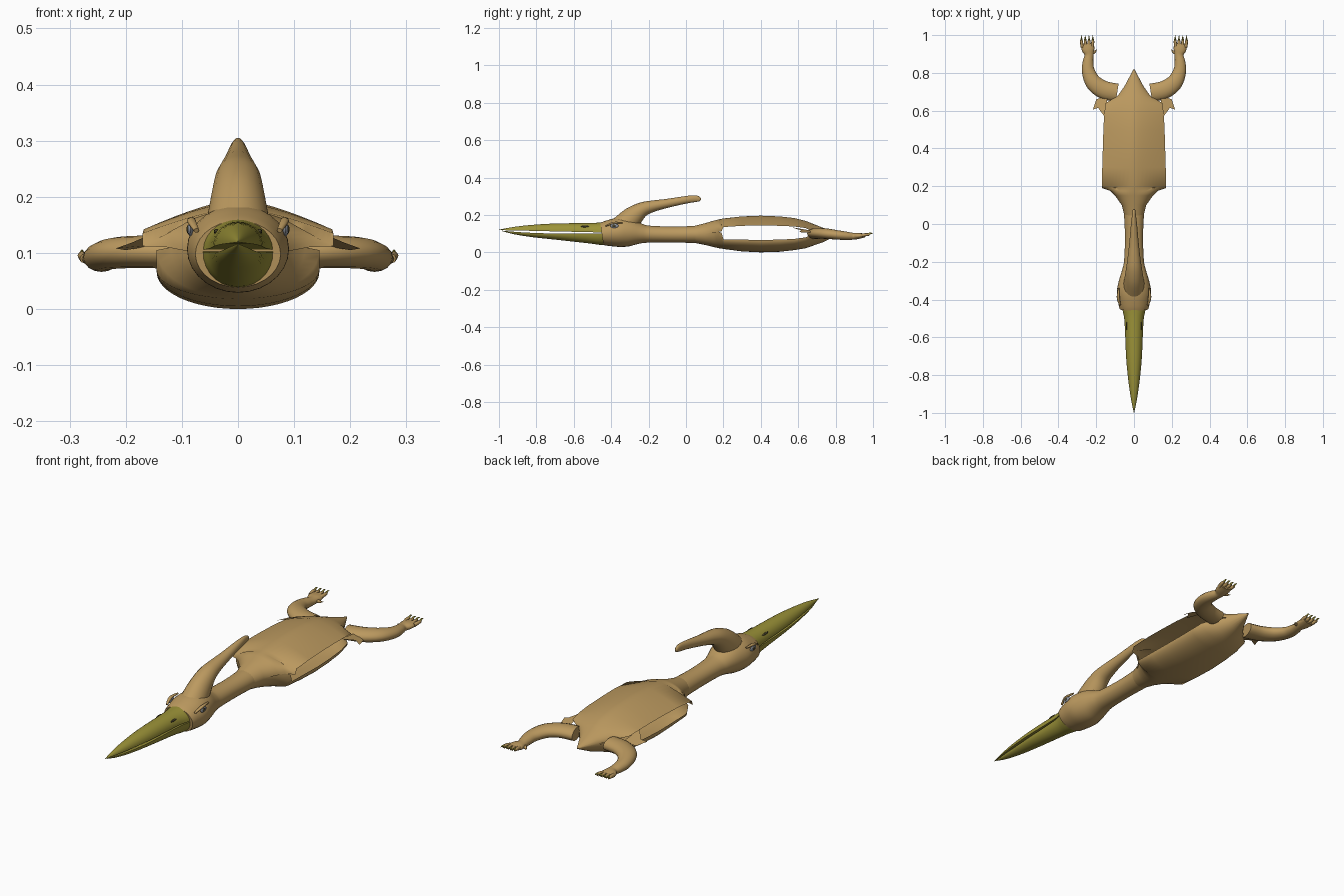
import bpy, bmesh, math
from mathutils import Vector


def material(name, rgb):
    m = bpy.data.materials.new(name)
    m.diffuse_color = (*rgb, 1)
    return m


TAN = material("tan_skin", (0.50, 0.32, 0.115))
OLIVE = material("olive_beak", (0.33, 0.29, 0.04))
DARK = material("dark_detail", (0.07, 0.06, 0.025))
GREY = material("grey_eye", (0.30, 0.32, 0.36))


def make(name, bm, mat, angle=50):
    bmesh.ops.recalc_face_normals(bm, faces=bm.faces)
    me = bpy.data.meshes.new(name)
    bm.to_mesh(me)
    bm.free()
    ob = bpy.data.objects.new(name, me)
    bpy.context.collection.objects.link(ob)
    me.materials.append(mat)
    bpy.ops.object.select_all(action='DESELECT')
    ob.select_set(True)
    bpy.context.view_layer.objects.active = ob
    bpy.ops.object.shade_smooth_by_angle(angle=math.radians(angle))
    return ob


def smooth(rows, n=4):
    """Catmull-Rom through rows of numbers."""
    out = []
    for i in range(len(rows) - 1):
        p0, p1 = rows[max(i - 1, 0)], rows[i]
        p2, p3 = rows[i + 1], rows[min(i + 2, len(rows) - 1)]
        for k in range(n):
            t = k / n
            out.append([0.5 * (2 * b + (c - a) * t + (2 * a - 5 * b + 4 * c - d) * t * t
                               + (3 * b - a - 3 * c + d) * t ** 3)
                        for a, b, c, d in zip(p0, p1, p2, p3)])
    out.append(list(rows[-1]))
    return out


def bridge(bm, rings, closed=True, caps=True):
    for a, b in zip(rings, rings[1:]):
        n = len(a)
        for i in range(n if closed else n - 1):
            j = (i + 1) % n
            bm.faces.new((a[i], a[j], b[j], b[i]))
    if caps:
        bm.faces.new(rings[0])
        bm.faces.new(rings[-1])


def tube(name, rows, mat, seg=20, n=4):
    """Elliptical tube; rows are x, y, z, side radius, upright radius."""
    pts = smooth(rows, n)
    bm = bmesh.new()
    rings = []
    for i, p in enumerate(pts):
        a, b = pts[max(i - 1, 0)], pts[min(i + 1, len(pts) - 1)]
        t = (Vector(b[:3]) - Vector(a[:3])).normalized()
        s = t.cross(Vector((0, 0, 1))).normalized()
        u = s.cross(t)
        rings.append([bm.verts.new(Vector(p[:3]) + s * max(p[3], .0005) * math.cos(q)
                                   + u * max(p[4], .0005) * math.sin(q))
                      for q in (2 * math.pi * k / seg for k in range(seg))])
    bridge(bm, rings)
    return make(name, bm, mat)


# head and neck in one skin
tube("head_and_neck", [
    (0, -.45, .098, .076, .060), (0, -.42, .102, .083, .068), (0, -.36, .107, .091, .078),
    (0, -.30, .106, .080, .074), (0, -.24, .100, .062, .053), (0, -.19, .097, .052, .045),
    (0, -.06, .095, .048, .043), (0, .07, .096, .054, .046)], TAN, 28)

# swept back crest
tube("head_crest", [
    (0, -.34, .135, .060, .065), (0, -.285, .190, .050, .056), (0, -.235, .228, .042, .040),
    (0, -.18, .246, .034, .031), (0, -.10, .262, .025, .024), (0, 0, .281, .016, .020),
    (0, .05, .287, .010, .018), (0, .072, .284, .007, .012), (0, .08, .282, .002, .003)], TAN)


# beak halves: y, half width, mouth height, outer height
def beak(name, rows):
    bm = bmesh.new()
    rings = []
    for y, w, zf, ze in smooth(rows):
        rings.append([bm.verts.new((w * math.cos(a), y, zf + (ze - zf) * math.sin(a)))
                      for a in (math.pi * k / 14 for k in range(15))])
    bridge(bm, rings)
    return make(name, bm, OLIVE)


beak("upper_beak", [(-.41, .072, .104, .162), (-.46, .060, .106, .159), (-.52, .050, .108, .157),
                    (-.70, .042, .112, .154), (-.82, .031, .115, .147), (-.92, .017, .117, .136),
                    (-1, .001, .119, .121)])
beak("lower_beak", [(-.41, .072, .102, .038), (-.46, .060, .102, .040), (-.52, .049, .101, .048),
                    (-.70, .040, .101, .068), (-.82, .029, .104, .081), (-.92, .016, .110, .097),
                    (-.985, .001, .116, .114)])

# hollow body: top and bottom shells that part along the flanks, leaving wing openings
# y, top width, top z, top edge z, bottom width, bottom z, bottom edge z
BODY = [(.04, .050, .140, .095, .050, .052, .095), (.10, .065, .155, .100, .065, .040, .100),
        (.15, .100, .170, .105, .090, .028, .105), (.175, .125, .176, .110, .120, .022, .110),
        (.19, .170, .179, .112, .145, .020, .105), (.20, .170, .181, .135, .145, .018, .070),
        (.30, .168, .192, .142, .145, .005, .068), (.40, .165, .196, .143, .145, .000, .066),
        (.50, .162, .192, .142, .142, .003, .068), (.58, .158, .183, .138, .138, .012, .072),
        (.64, .150, .168, .130, .130, .022, .080), (.68, .085, .152, .108, .085, .036, .098),
        (.73, .050, .132, .100, .050, .053, .100), (.82, .002, .102, .100, .002, .098, .100)]
bm = bmesh.new()
for half in (0, 1):
    rings = []
    for y, wt, zt, zet, wb, zb, zeb in BODY:
        w, z, ze = ((wt, zt, zet), (wb, zb, zeb))[half]
        ring = []
        for k in range(25):
            a = math.pi * (k / 24 - .5)
            t = math.sin(a)
            f = 1 - abs(t) ** 1.4 if half == 0 and w > .14 else math.cos(a)
            ring.append(bm.verts.new((w * t, y, ze + (z - ze) * f)))
        rings.append(ring)
    bridge(bm, rings, closed=False, caps=False)
bmesh.ops.remove_doubles(bm, verts=bm.verts, dist=.0005)
make("body_shell", bm, TAN, 60)

for s, side in ((1, "left"), (-1, "right")):
    # bent hind leg running into a flat foot
    tube(side + "_hind_leg", [
        (s * .09, .695, .100, .048, .030), (s * .16, .71, .102, .048, .029),
        (s * .215, .75, .100, .043, .028), (s * .242, .81, .093, .034, .025),
        (s * .243, .86, .088, .028, .022), (s * .238, .895, .086, .024, .018),
        (s * .243, .925, .088, .034, .016), (s * .247, .955, .090, .032, .010)], TAN, 16)
    # four toes and a thumb, each with a claw
    for i in range(4):
        x0, x1 = .222 + .017 * i, .218 + .020 * i
        tube(f"{side}_toe_{i + 1}", [(s * x0, .935, .090, .009, .009),
                                     (s * x1, .965, .095, .008, .008),
                                     (s * x1, .98, .094, .005, .006)], TAN, 8, 3)
        tube(f"{side}_claw_{i + 1}", [(s * x1, .972, .096, .005, .006),
                                      (s * x1, .988, .102, .003, .004),
                                      (s * (x1 + .001), 1, .098, 0, 0)], OLIVE, 8, 3)
    tube(side + "_thumb", [(s * .225, .905, .086, .010, .009), (s * .208, .912, .083, .007, .007),
                           (s * .197, .925, .080, 0, 0)], TAN, 8, 3)
    # torn membrane edge in front of the thigh
    bm = bmesh.new()
    bm.faces.new([bm.verts.new((s * x, y, z)) for x, y, z in (
        (.15, .56, .135), (.19, .615, .118), (.218, .605, .108), (.20, .66, .105), (.14, .68, .115))])
    make(side + "_membrane_edge", bm, TAN)

    # eye, pupil and nostril as flattened discs on the sides of the head and beak
    for name, loc, size, mat in (("eye", (.085, -.383, .142), (.005, .022, .012), GREY),
                                 ("pupil", (.088, -.385, .142), (.004, .008, .008), DARK),
                                 ("nostril", (.039, -.54, .138), (.004, .022, .005), DARK)):
        bm = bmesh.new()
        bmesh.ops.create_uvsphere(bm, u_segments=16, v_segments=10, radius=1)
        for v in bm.verts:
            v.co = Vector((s * (loc[0] + v.co.x * size[0]), loc[1] + v.co.y * size[1],
                           loc[2] + v.co.z * size[2]))
        make(f"{side}_{name}", bm, mat)

    # brow ridge above the eye
    tube(side + "_brow", [(s * .074, -.43, .140, .005, .004), (s * .083, -.39, .157, .008, .006),
                          (s * .080, -.34, .158, .004, .004)], TAN, 10)
